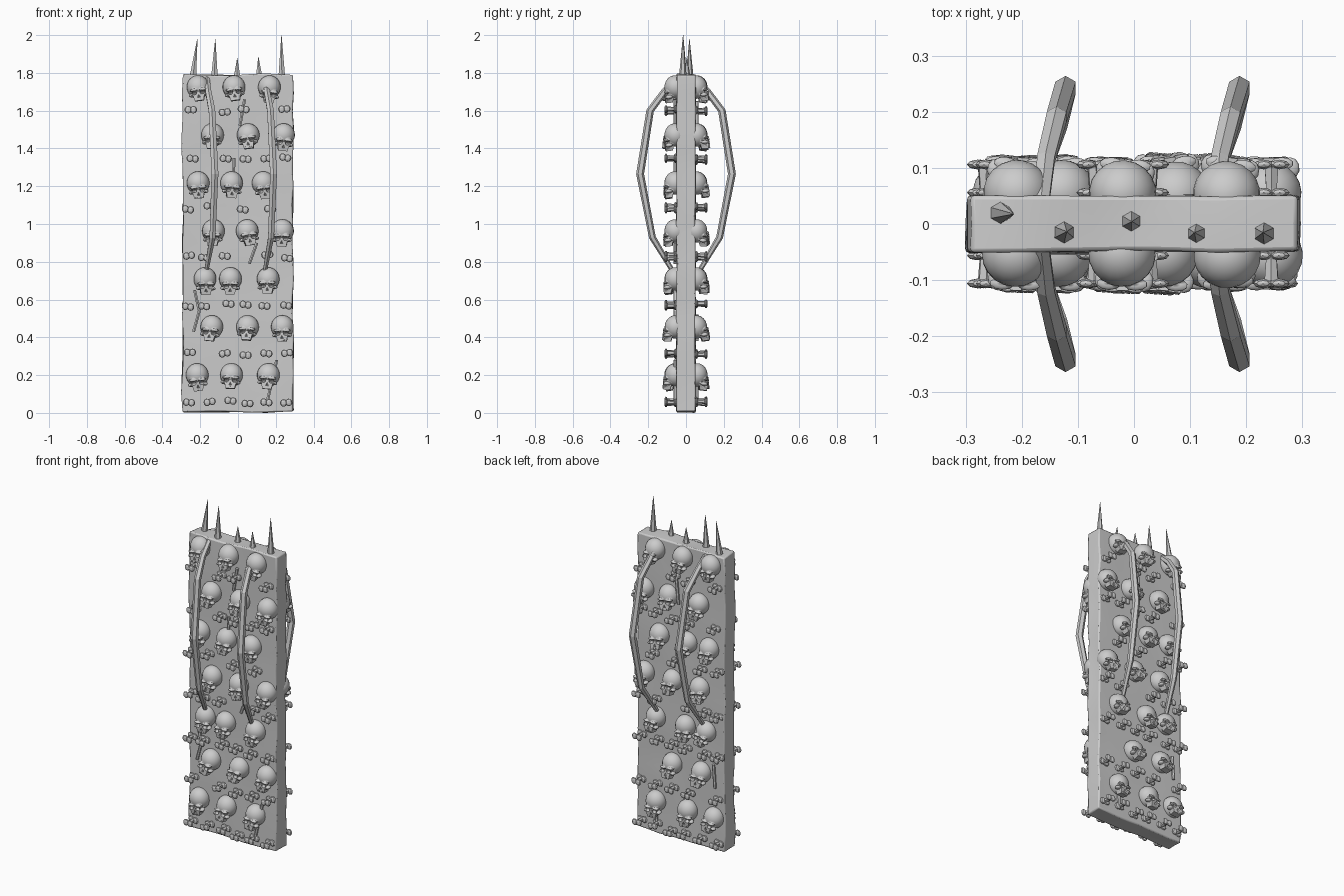
import bpy, bmesh, math, random
from mathutils import Vector, Matrix, noise

if "Cube" in bpy.data.objects:
    bpy.data.objects.remove(bpy.data.objects["Cube"])

random.seed(4)


def finish(bm, name, smooth=None):
    bmesh.ops.recalc_face_normals(bm, faces=bm.faces[:])
    me = bpy.data.meshes.new(name)
    bm.to_mesh(me)
    bm.free()
    ob = bpy.data.objects.new(name, me)
    bpy.context.collection.objects.link(ob)
    if smooth:
        bpy.ops.object.select_all(action='DESELECT')
        ob.select_set(True)
        bpy.context.view_layer.objects.active = ob
        bpy.ops.object.shade_smooth_by_angle(angle=math.radians(smooth))
    return ob


def ball(bm, loc, size, seg=10, rings=7):
    m = Matrix.Translation(loc) @ Matrix.Diagonal((*size, 1))
    bmesh.ops.create_uvsphere(bm, u_segments=seg, v_segments=rings, radius=1, matrix=m)


def tube(bm, pts, radii, sides=6):
    """Closed tube of given radii along a path of points."""
    pts = [Vector(p) for p in pts]
    rings = []
    for i, p in enumerate(pts):
        d = (pts[min(i + 1, len(pts) - 1)] - pts[max(i - 1, 0)]).normalized()
        u = d.cross(Vector((1, 0, 0))).normalized()
        v = d.cross(u)
        rings.append([bm.verts.new(p + radii[i] * (u * math.cos(a) + v * math.sin(a)))
                      for a in (2 * math.pi * k / sides for k in range(sides))])
    for a, b in zip(rings, rings[1:]):
        for k in range(sides):
            bm.faces.new((a[k], a[(k + 1) % sides], b[(k + 1) % sides], b[k]))
    bm.faces.new(rings[0])
    bm.faces.new(rings[-1])


# Weathered slab
bm = bmesh.new()
bmesh.ops.create_cube(bm, size=1, matrix=Matrix.Translation((0, 0, .9)) @ Matrix.Diagonal((.585, .1, 1.78, 1)))
for axis, cuts in ((0, 7), (2, 17), (1, 1)):
    edges = [e for e in bm.edges
             if abs((e.verts[0].co - e.verts[1].co).normalized()[axis]) > .9]
    bmesh.ops.subdivide_edges(bm, edges=edges, cuts=cuts, use_grid_fill=True)
for v in bm.verts:
    n = noise.noise_vector(v.co * 6)
    v.co += Vector((n.x * .012, n.y * .006, n.z * .012))
low = min(v.co.z for v in bm.verts)
for v in bm.verts:
    v.co.z -= low * max(0, 1 - v.co.z)
slab = finish(bm, "slab", 40)
bev = slab.modifiers.new("edge_wear", 'BEVEL')
bev.width, bev.segments, bev.limit_method = .007, 2, 'ANGLE'

# Skull: cranium, cheekbones, brow, tapered face; sockets and nose cut out
bm = bmesh.new()
ball(bm, (0, 0, .01), (.06, .058, .062), 20, 14)
for s in (-1, 1):
    ball(bm, (s * .036, -.042, -.034), (.017, .02, .010))
    ball(bm, (s * .024, -.051, -.008), (.022, .012, .008))
face = bmesh.ops.create_cube(bm, size=1, matrix=Matrix.Translation((0, -.036, -.042))
                             @ Matrix.Diagonal((.07, .052, .05, 1)))['verts']
for v in face:
    if v.co.z < -.05:
        v.co.x *= .68
        if v.co.y > -.03:
            v.co.y -= .015
skull = finish(bm, "skull_master", 40)
bm = bmesh.new()
for s in (-1, 1):
    ball(bm, (s * .021, -.064, -.023), (.0135, .024, .011))
bmesh.ops.create_cone(bm, segments=4, radius1=.008, radius2=.001, depth=.016, cap_ends=True,
                      matrix=Matrix.Translation((0, -.062, -.042)))
for k in range(-2, 3):
    bmesh.ops.create_cube(bm, size=1, matrix=Matrix.Translation((k * .008, -.063, -.063))
                          @ Matrix.Diagonal((.002, .006, .014, 1)))
cutter = finish(bm, "socket_cutter")
cutter.hide_render = True
cut = skull.modifiers.new("sockets", 'BOOLEAN')
cut.operation, cut.object, cut.solver, cut.use_self = 'DIFFERENCE', cutter, 'EXACT', True
deps = bpy.context.evaluated_depsgraph_get()
skull_mesh = bpy.data.meshes.new_from_object(skull.evaluated_get(deps))
for ob in (skull, cutter):
    bpy.data.objects.remove(ob)

rows_x = [(-.21, -.02, .165), (-.135, .055, .24), (-.21, -.035, .135), (-.13, .05, .235),
          (-.175, -.04, .16), (-.14, .05, .235), (-.215, -.035, .16)]
for side, label in ((1, "front"), (-1, "back")):
    for r, xs in enumerate(rows_x):
        for c, x in enumerate(xs):
            if side < 0 and (r, c) == (5, 2):
                continue
            if side < 0:
                x += random.uniform(-.02, .02) * (r > 0 and c < 2)
            ob = bpy.data.objects.new(f"skull_{label}_{r}_{c}", skull_mesh)
            bpy.context.collection.objects.link(ob)
            ob.location = (x, -.055 * side, 1.715 - .254 * r)
            j = [random.uniform(-.16, .16) for _ in range(3)]
            ob.rotation_euler = (j[0], j[1], j[2] + (0 if side > 0 else math.pi))

# Knuckle bones jutting straight out between the skull rows
bm = bmesh.new()
tube(bm, [(0, .02, 0), (0, -.012, 0), (0, -.05, 0)], [.014, .011, .014], 6)
for y in (-.004, -.054):
    for s in (-1, 1):
        ball(bm, (s * .014, y, 0), (.019, .009, .02), 8, 5)
knuckle = finish(bm, "knuckle_master")
stub_x = [(-.25, -.07, .03, .245), (-.24, -.065, .04, .15, .25), (-.265, -.15, .025, .17),
          (-.26, -.18, -.07, .155, .26), (-.265, -.18, -.05, .04, .14, .255),
          (-.255, -.07, .04, .15, .26), (-.26, -.15, -.04, .05, .15, .255)]
for side, label in ((1, "front"), (-1, "back")):
    for r, xs in enumerate(stub_x):
        for c, x in enumerate(xs):
            ob = bpy.data.objects.new(f"knuckle_{label}_{r}_{c}", knuckle.data)
            bpy.context.collection.objects.link(ob)
            ob.location = (x, -.052 * side, 1.6 - .257 * r + random.uniform(-.01, .01))
            ob.rotation_euler = (0, random.uniform(-.2, .2), 0 if side > 0 else math.pi)
bpy.data.objects.remove(knuckle)

# Long arched ribs, two on each face
for side, label in ((1, "front"), (-1, "back")):
    for dx, where in ((0, "left"), (.31, "right")):
        bm = bmesh.new()
        path = [(-.165, -.04, 1.77), (-.157, -.115, 1.70), (-.138, -.19, 1.60), (-.122, -.243, 1.265),
                (-.135, -.178, .93), (-.168, -.07, .75)]
        tube(bm, [(x + dx, y * side, z) for x, y, z in path], [.016, .018, .02, .021, .018, .012])
        finish(bm, f"rib_{label}_{where}")

# Thin loose bones half sunk in the faces
bones = [(1, [(.035, 1.66), (.01, 1.52)]), (1, [(-.02, 1.35), (-.025, 1.25)]),
         (1, [(.10, .90), (.06, .79)]), (1, [(-.23, .65), (-.205, .54), (-.235, .43)]),
         (1, [(.205, .28), (.155, .06)]), (-1, [(.03, 1.65), (.01, 1.43)]),
         (-1, [(-.225, .52), (-.235, .38)]), (-1, [(.16, .16), (.155, .05)])]
for i, (side, pts) in enumerate(bones):
    bm = bmesh.new()
    tube(bm, [(x, -.058 * side, z) for x, z in pts], [.009] * len(pts))
    finish(bm, f"loose_bone_{i}")

# Spikes along the top edge
for i, (x, y, tx, z) in enumerate([(-.24, .02, -.215, 1.98), (-.125, -.015, -.12, 1.98),
                                   (-.005, .005, -.004, 1.88), (.112, -.017, .108, 1.885),
                                   (.232, -.017, .23, 2.0)]):
    bm = bmesh.new()
    tube(bm, [(x, y, 1.77), (tx, y * .9, z)], [.021, .001])
    finish(bm, f"spike_{i}")
